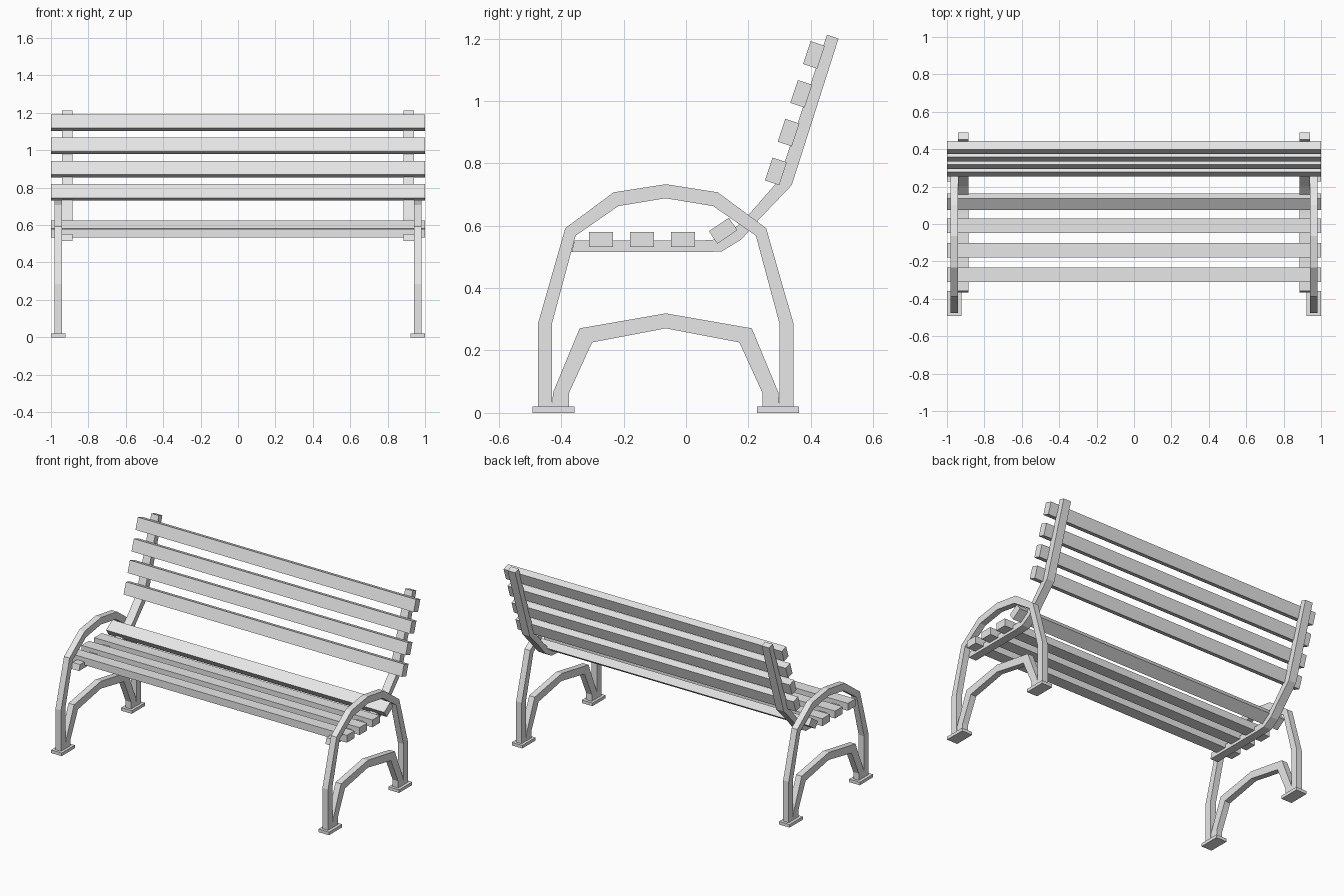
import bpy
import bmesh
from math import radians

cube = bpy.data.objects.get("Cube")
if cube:
    bpy.data.objects.remove(cube, do_unlink=True)

grey = bpy.data.materials.new("light_grey")
grey.use_nodes = True
grey.diffuse_color = (0.8, 0.8, 0.8, 1)
grey.node_tree.nodes["Principled BSDF"].inputs["Base Color"].default_value = (0.8, 0.8, 0.8, 1)

MID = -0.065  # y of the frame's centre line


def add_object(name, bm):
    bmesh.ops.recalc_face_normals(bm, faces=bm.faces)
    mesh = bpy.data.meshes.new(name)
    bm.to_mesh(mesh)
    bm.free()
    mesh.materials.append(grey)
    obj = bpy.data.objects.new(name, mesh)
    bpy.context.collection.objects.link(obj)
    return obj


def box(name, centre, size, tilt=0):
    bm = bmesh.new()
    bmesh.ops.create_cube(bm, size=1)
    obj = add_object(name, bm)
    obj.location, obj.scale = centre, size
    obj.rotation_euler.x = radians(tilt)
    return obj


def band(name, outer, inner, x, width):
    """Bar lying in the yz plane between two edge lines, extruded along x."""
    bm = bmesh.new()
    rings = []
    for (ya, za), (yb, zb) in zip(outer, inner):
        rings.append([bm.verts.new(p) for p in (
            (x - width / 2, ya, za), (x + width / 2, ya, za),
            (x + width / 2, yb, zb), (x - width / 2, yb, zb))])
    for a, b in zip(rings, rings[1:]):
        for i in range(4):
            j = (i + 1) % 4
            bm.faces.new((a[i], a[j], b[j], b[i]))
    bm.faces.new(rings[0])
    bm.faces.new(rings[-1])
    return add_object(name, bm)


def mirrored(half):
    """Complete a half outline that ends on the centre line."""
    return ([(MID - d, z) for d, z in half] +
            [(MID + d, z) for d, z in reversed(half[:-1])])


# Edge lines of the side frame, from foot to centre
arch_outer = mirrored([(.41, .02), (.41, .285), (.322, .592), (.167, .707), (0, .733)])
arch_inner = mirrored([(.365, .02), (.365, .285), (.289, .568), (.152, .663), (0, .688)])
brace_outer = mirrored([(.365, .02), (.361, .066), (.276, .271), (0, .319)])
brace_inner = mirrored([(.31, .02), (.31, .064), (.236, .226), (0, .271)])

# Edge lines of the bent bar that carries the seat and the back
bar_lower = [(-.367, .515), (.06, .515), (.115, .518), (.178, .556), (.232, .618), (.339, .73), (.489, 1.2)]
bar_upper = [(-.357, .553), (.055, .553), (.102, .556), (.152, .588), (.2, .634), (.297, .745), (.452, 1.212)]

for side, s in (("left", 1), ("right", -1)):
    band(side + "_arm_and_legs", arch_outer, arch_inner, s * .96, .04)
    band(side + "_lower_brace", brace_outer, brace_inner, s * .96, .04)
    band(side + "_seat_and_back_support", bar_lower, bar_upper, s * .913, .054)
    for end, e in (("front", -1), ("back", 1)):
        box(f"{side}_{end}_foot", (s * .961, MID + e * .36, .01), (.076, .135, .02))

# Slats: three flat, one tilted at the bend, four up the back
SLAT = (2, .077, .048)
for i in range(3):
    box(f"seat_slat_{i + 1}", (0, -.272 + i * .131, .556), SLAT)
box("bend_slat", (0, .119, .584), SLAT, 34)
for i in range(4):
    box(f"back_slat_{i + 1}", (0, .288 + i * .0407, .774 + i * .1245), SLAT, 71.6)
